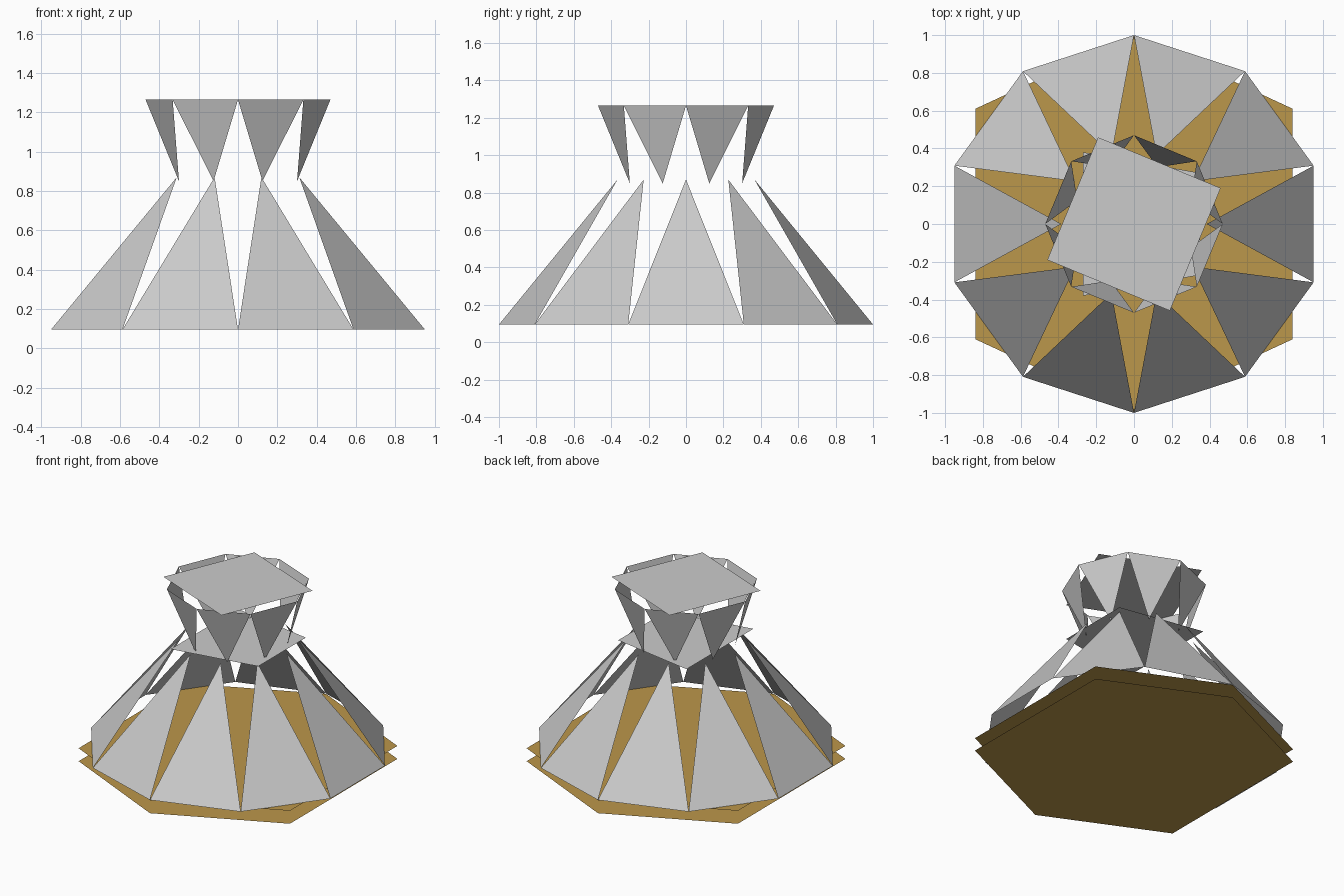
import bpy
from math import sin, cos, radians

if "Cube" in bpy.data.objects:
    bpy.data.objects.remove(bpy.data.objects["Cube"])


def make(name, verts, faces, mat=None):
    me = bpy.data.meshes.new(name)
    me.from_pydata(verts, [], faces)
    ob = bpy.data.objects.new(name, me)
    bpy.context.collection.objects.link(ob)
    if mat:
        me.materials.append(mat)
    return ob


def polar(r, deg, z):
    return (r * cos(radians(deg)), r * sin(radians(deg)), z)


def triangle_ring(name, n, r_base, z_base, r_tip, z_tip, start):
    # n triangles sharing base corners, each with its own separate tip
    step = 360 / n
    base = [polar(r_base, start + i * step, z_base) for i in range(n)]
    tips = [polar(r_tip, start + (i + 0.5) * step, z_tip) for i in range(n)]
    faces = [(i, (i + 1) % n, n + i) for i in range(n)]
    if z_tip < z_base:
        faces = [f[::-1] for f in faces]
    return make(name, base + tips, faces)


def plate(name, corners, z, mat=None):
    verts = [(x, y, z) for x, y in corners]
    return make(name, verts, [tuple(range(len(verts)))], mat)


gold = bpy.data.materials.new("gold")
gold.diffuse_color = (0.5, 0.31, 0.07, 1)
gold.use_nodes = True
gold.node_tree.nodes["Principled BSDF"].inputs["Base Color"].default_value = gold.diffuse_color

# Two stacked six-sided floor sheets
hexagon = [(0.84, -0.61), (0.84, 0.61), (0, 1), (-0.84, 0.61), (-0.84, -0.61), (0, -1)]
plate("floor_lower", hexagon, 0, gold)
plate("floor_upper", hexagon, 0.093, gold)

# Flared skirt of ten upright triangles
triangle_ring("skirt", 10, 1.0, 0.095, 0.385, 0.87, 90)

# Sheet at the waist
plate("waist_sheet", [(0.35, -0.27), (0.35, 0.27), (-0.27, 0.38), (-0.27, -0.38)], 0.87)

# Crown of eight hanging triangles
triangle_ring("crown", 8, 0.47, 1.265, 0.325, 0.85, 0)

# Turned square lid
plate("lid", [polar(0.497, 22.5 + 90 * i, 0)[:2] for i in range(4)], 1.266)
